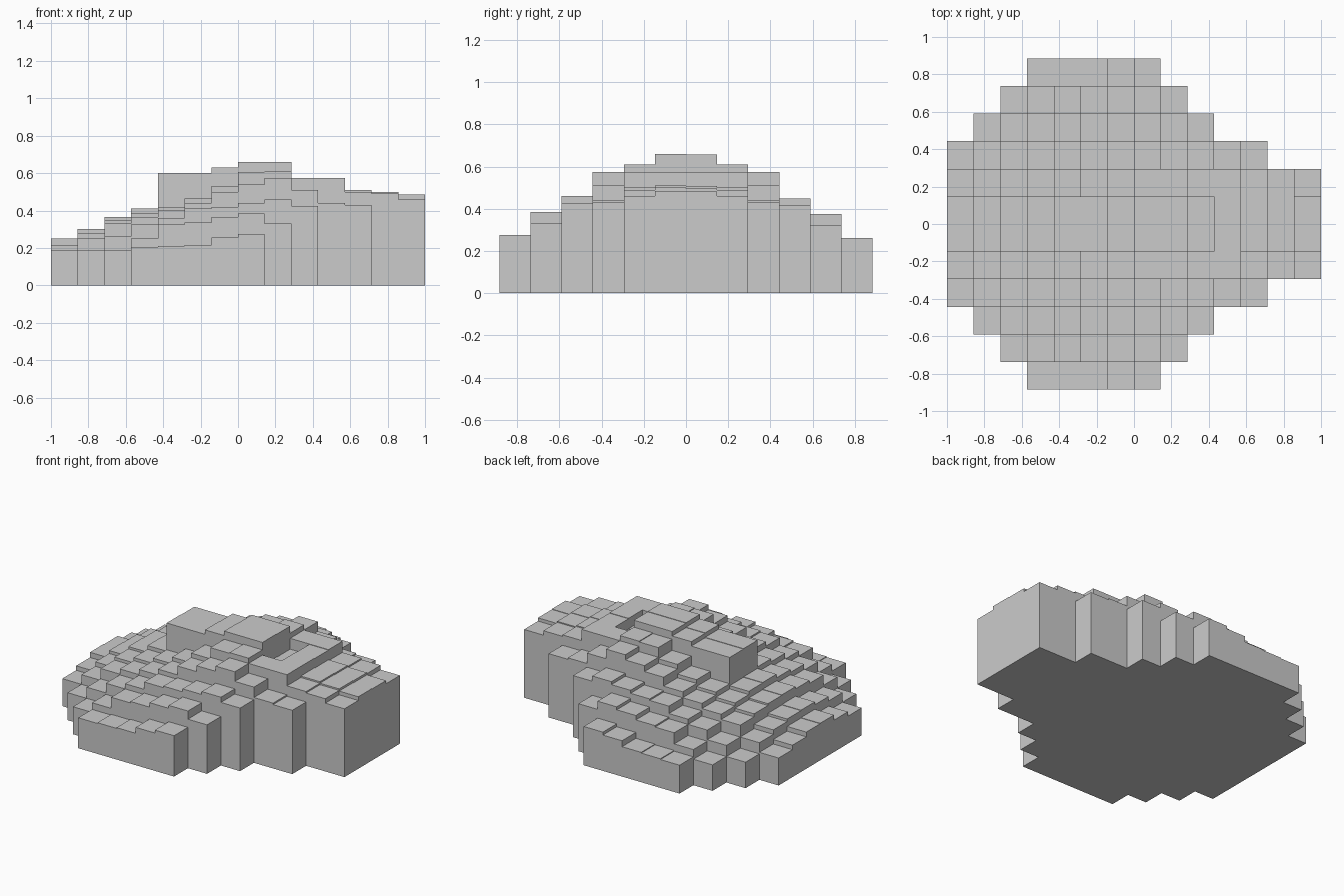
import bpy, bmesh

if "Cube" in bpy.data.objects:
    bpy.data.objects.remove(bpy.data.objects["Cube"])

NX, NY = 14, 12
DX, DY = 2 / NX, 1.77 / NY

# Front half: (first column, heights along x) for each row, edge to middle
HALF = [
    (3, [.205, .21, .215, .255, .275]),
    (2, [.185, .25, .325, .335, .365, .385, .33]),
    (1, [.185, .26, .325, .36, .41, .42, .44, .46, .425]),
    (0, [.185, .25, .33, .365, .40, .44, .50, .54, .575, .51, .44, .43]),
    (0, [.215, .28, .35, .385, .42, .465, .53, .605, .61, .575, .575, .50, .49, .46]),
    (0, [.25, .30, .365, .41, .60, .60, .63, .66, .66, .505, .575, .51, .50, .485]),
]
# The back edge is slightly lower than the front edge
BACK_DROP = [.014, .01, .01, 0, 0, .003]

height = {}
for j, (start, row) in enumerate(HALF):
    for k, h in enumerate(row):
        height[start + k, j] = h
        height[start + k, NY - 1 - j] = h - BACK_DROP[j]

bm = bmesh.new()


def quad(*pts):
    bm.faces.new([bm.verts.new(p) for p in pts])


for (i, j), h in height.items():
    x0, y0 = -1 + i * DX, -NY * DY / 2 + j * DY
    x1, y1 = x0 + DX, y0 + DY
    # Column top and base
    quad((x0, y0, h), (x1, y0, h), (x1, y1, h), (x0, y1, h))
    quad((x0, y0, 0), (x0, y1, 0), (x1, y1, 0), (x1, y0, 0))
    # Exposed step walls only
    sides = {(0, -1): ((x0, y0), (x1, y0)), (1, 0): ((x1, y0), (x1, y1)),
             (0, 1): ((x1, y1), (x0, y1)), (-1, 0): ((x0, y1), (x0, y0))}
    for (di, dj), (a, b) in sides.items():
        low = height.get((i + di, j + dj), 0)
        if h > low:
            quad((*a, low), (*b, low), (*b, h), (*a, h))

bmesh.ops.remove_doubles(bm, verts=bm.verts, dist=1e-5)
mesh = bpy.data.meshes.new("stepped_mound")
bm.to_mesh(mesh)
bm.free()
bpy.context.collection.objects.link(bpy.data.objects.new("stepped_mound", mesh))
